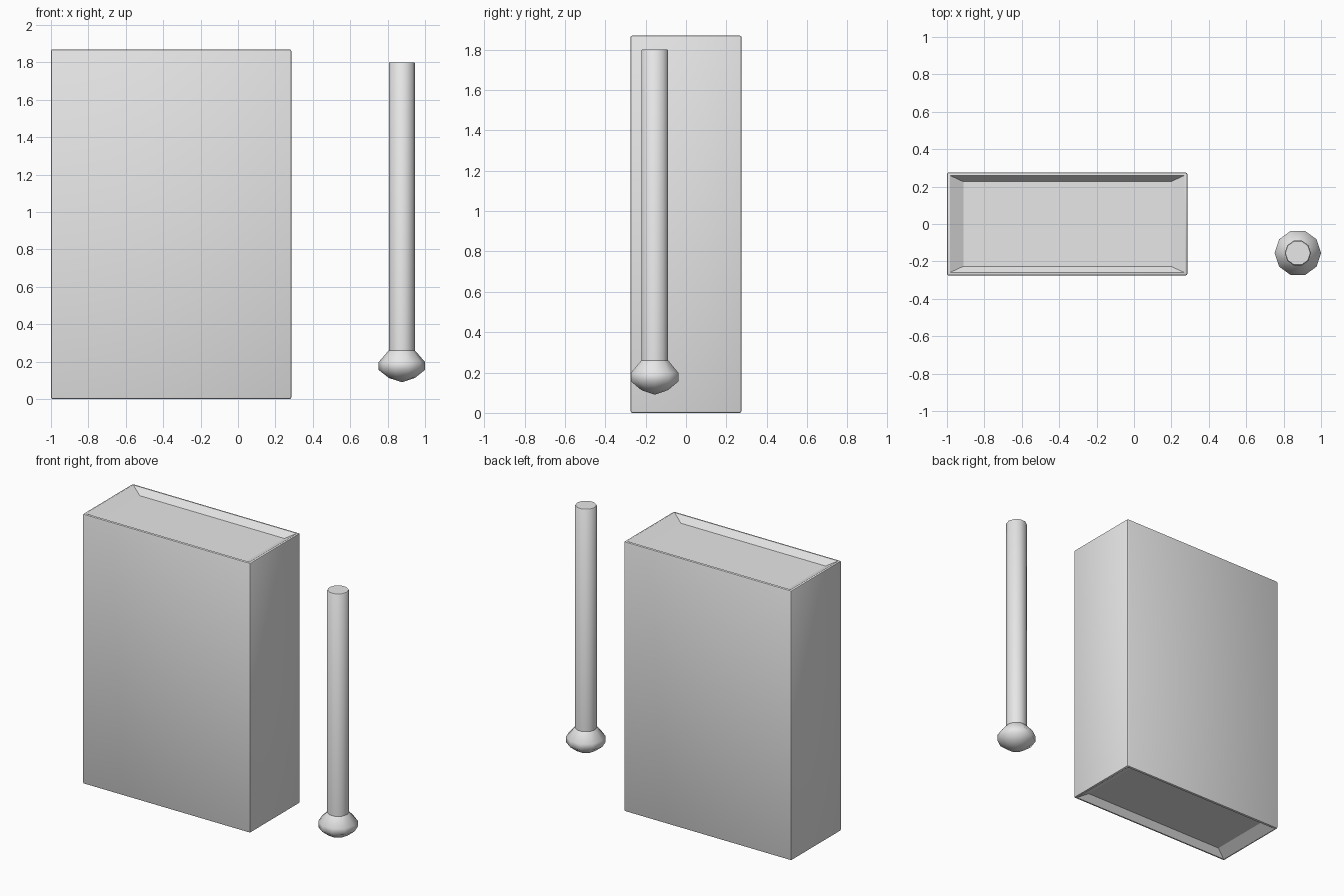
import bpy, bmesh, math

cube = bpy.data.objects.get("Cube")
if cube:
    bpy.data.objects.remove(cube, do_unlink=True)

grey = bpy.data.materials.new("light_grey")
grey.use_nodes = True
grey.diffuse_color = (0.8, 0.8, 0.8, 1)
grey.node_tree.nodes["Principled BSDF"].inputs["Base Color"].default_value = (0.8, 0.8, 0.8, 1)


def finish(name, bm, location, smooth_angle):
    """Turn a bmesh into a shaded, coloured object."""
    bmesh.ops.recalc_face_normals(bm, faces=bm.faces)
    mesh = bpy.data.meshes.new(name)
    bm.to_mesh(mesh)
    bm.free()
    mesh.materials.append(grey)
    obj = bpy.data.objects.new(name, mesh)
    obj.location = location
    bpy.context.collection.objects.link(obj)
    bpy.ops.object.select_all(action='DESELECT')
    obj.select_set(True)
    bpy.context.view_layer.objects.active = obj
    if smooth_angle is None:
        bpy.ops.object.shade_smooth()
    else:
        bpy.ops.object.shade_smooth_by_angle(angle=math.radians(smooth_angle))
    return obj


def lathe(profile, sides=10):
    """Revolve a (radius, z) profile about z."""
    bm = bmesh.new()
    verts = [bm.verts.new((r, 0, z)) for r, z in profile]
    edges = [bm.edges.new(pair) for pair in zip(verts, verts[1:])]
    bmesh.ops.spin(bm, geom=verts + edges, cent=(0, 0, 0), axis=(0, 0, 1),
                   angle=math.tau, steps=sides, use_duplicate=False)
    bmesh.ops.remove_doubles(bm, verts=bm.verts, dist=0.0005)
    return bm


# Case: block with fine bevels and a shallow sloped recess in each end
W, D, H = 1.285, 0.55, 1.87
bm = bmesh.new()
bmesh.ops.create_cube(bm, size=1)
bmesh.ops.scale(bm, vec=(W, D, H), verts=bm.verts)
bmesh.ops.bevel(bm, geom=list(bm.edges), offset=0.009, segments=2, profile=0.5,
                affect='EDGES')
bm.normal_update()
ends = [f for f in bm.faces if abs(f.normal.z) > 0.99 and f.calc_area() > 0.1]
for face in ends:
    side = 1 if face.normal.z > 0 else -1
    # Flat rim, then the recess floor
    for thickness in (0.009, 0.02):
        bmesh.ops.inset_region(bm, faces=[face], thickness=thickness)
    for v in face.verts:
        v.co.x = math.copysign(W / 2 - 0.088, v.co.x)
        v.co.y = math.copysign(D / 2 - 0.049, v.co.y)
        v.co.z = side * (H / 2 - 0.042)
finish("case", bm, (-1 + W / 2, 0, H / 2), 30)

# Rod: ten-sided shaft with a rounded knob at the foot
centre = (0.876, -0.155, 0)
finish("rod_shaft", lathe([(0, 0.22), (0.07, 0.22), (0.07, 1.795),
                           (0.066, 1.8), (0, 1.8)]), centre, 40)
finish("rod_knob", lathe([(0, 0.09), (0.07, 0.113), (0.124, 0.156),
                          (0.124, 0.198), (0.07, 0.26)]), centre, None)
